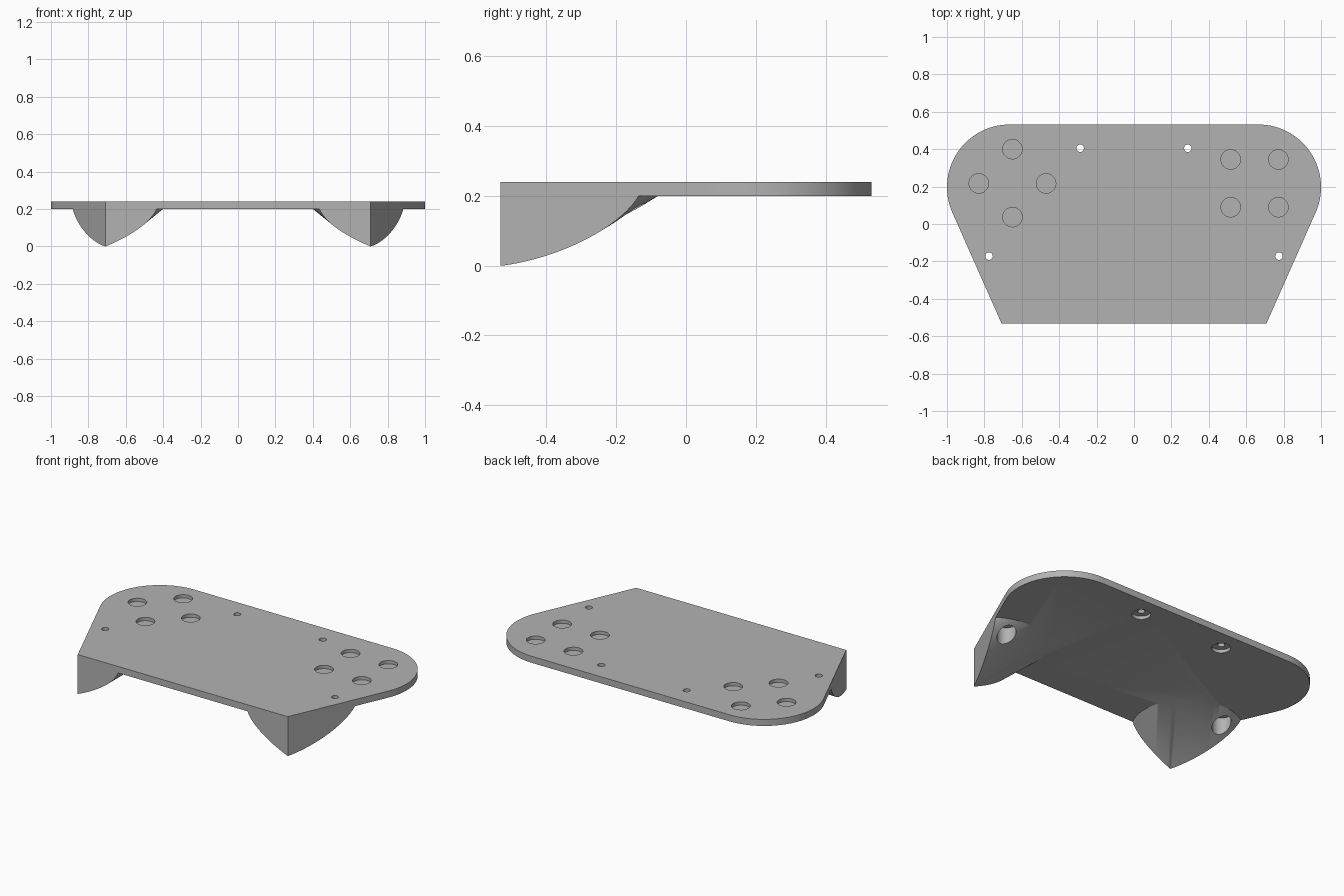
import bpy
import bmesh
from math import cos, sin, radians, pi
from mathutils import Vector

cube = bpy.data.objects.get("Cube")
if cube:
    bpy.data.objects.remove(cube, do_unlink=True)

TOP, UNDER = 0.24, 0.20

grey = bpy.data.materials.new("plain_grey")
grey.use_nodes = True
grey.diffuse_color = (0.45, 0.45, 0.45, 1)
grey.node_tree.nodes["Principled BSDF"].inputs["Base Color"].default_value = (0.45, 0.45, 0.45, 1)


def prism(name, outline, z0, z1, lean=(0, 0)):
    """Solid between two heights; lean shifts the upper outline sideways."""
    bm = bmesh.new()
    base = bm.faces.new([bm.verts.new((x, y, z0)) for x, y in outline])
    ext = bmesh.ops.extrude_face_region(bm, geom=[base])
    verts = [v for v in ext["geom"] if isinstance(v, bmesh.types.BMVert)]
    bmesh.ops.translate(bm, verts=verts, vec=Vector((lean[0], lean[1], z1 - z0)))
    bmesh.ops.recalc_face_normals(bm, faces=bm.faces)
    mesh = bpy.data.meshes.new(name)
    bm.to_mesh(mesh)
    bm.free()
    mesh.materials.append(grey)
    obj = bpy.data.objects.new(name, mesh)
    bpy.context.collection.objects.link(obj)
    return obj


def circle(x, y, r, n=48):
    return [(x + r * cos(2 * pi * i / n), y + r * sin(2 * pi * i / n)) for i in range(n)]


def cut(target, cutter):
    """Subtract the cutter and discard it."""
    mod = target.modifiers.new("cut", 'BOOLEAN')
    mod.operation, mod.solver, mod.object = 'DIFFERENCE', 'EXACT', cutter
    bpy.context.view_layer.objects.active = target
    bpy.ops.object.modifier_apply(modifier=mod.name)
    bpy.data.objects.remove(cutter, do_unlink=True)


# Outline: straight front and back, slanted front sides, rounded ends
half = [(0.708, -0.532)]
for i in range(33):
    a = radians(-24.5 + (90 + 24.5) * i / 32)
    half.append((0.665 + 0.335 * cos(a), 0.197 + 0.335 * sin(a)))
outline = half + [(-x, y) for x, y in reversed(half)]
body = prism("platform_with_feet", outline, 0, TOP)

# Clear everything below the plate except the two leaning round feet
waste = prism("waste", [(-2, -2), (2, -2), (2, 2), (-2, 2)], -0.2, UNDER)
for side in (-1, 1):
    lean = Vector((-side * 0.247, 0.327)) / 0.2
    low = Vector((side * 0.707, -0.387)) - lean * 0.5
    cut(waste, prism("foot_core", circle(low.x, low.y, 0.307, 128),
                     UNDER - 0.5, UNDER + 0.2, lean * 0.7))
cut(body, waste)

# Shallow round recesses in the top
recesses = [(-0.65, 0.4), (-0.83, 0.217), (-0.47, 0.217), (-0.65, 0.037)]
recesses += [(x, y) for x in (0.517, 0.772) for y in (0.345, 0.09)]
for x, y in recesses:
    cut(body, prism("recess", circle(x, y, 0.052), TOP - 0.02, TOP + 0.1))

# Screw holes, counterbored from below
for side in (-1, 1):
    for x, y in ((0.288, 0.405), (0.775, -0.172)):
        cut(body, prism("counterbore", circle(side * x, y, 0.053), -0.1, UNDER + 0.02))
        cut(body, prism("screw_hole", circle(side * x, y, 0.02, 32), -0.1, TOP + 0.1))

bpy.ops.object.select_all(action='DESELECT')
body.select_set(True)
bpy.context.view_layer.objects.active = body
bpy.ops.object.shade_smooth_by_angle(angle=radians(30))
